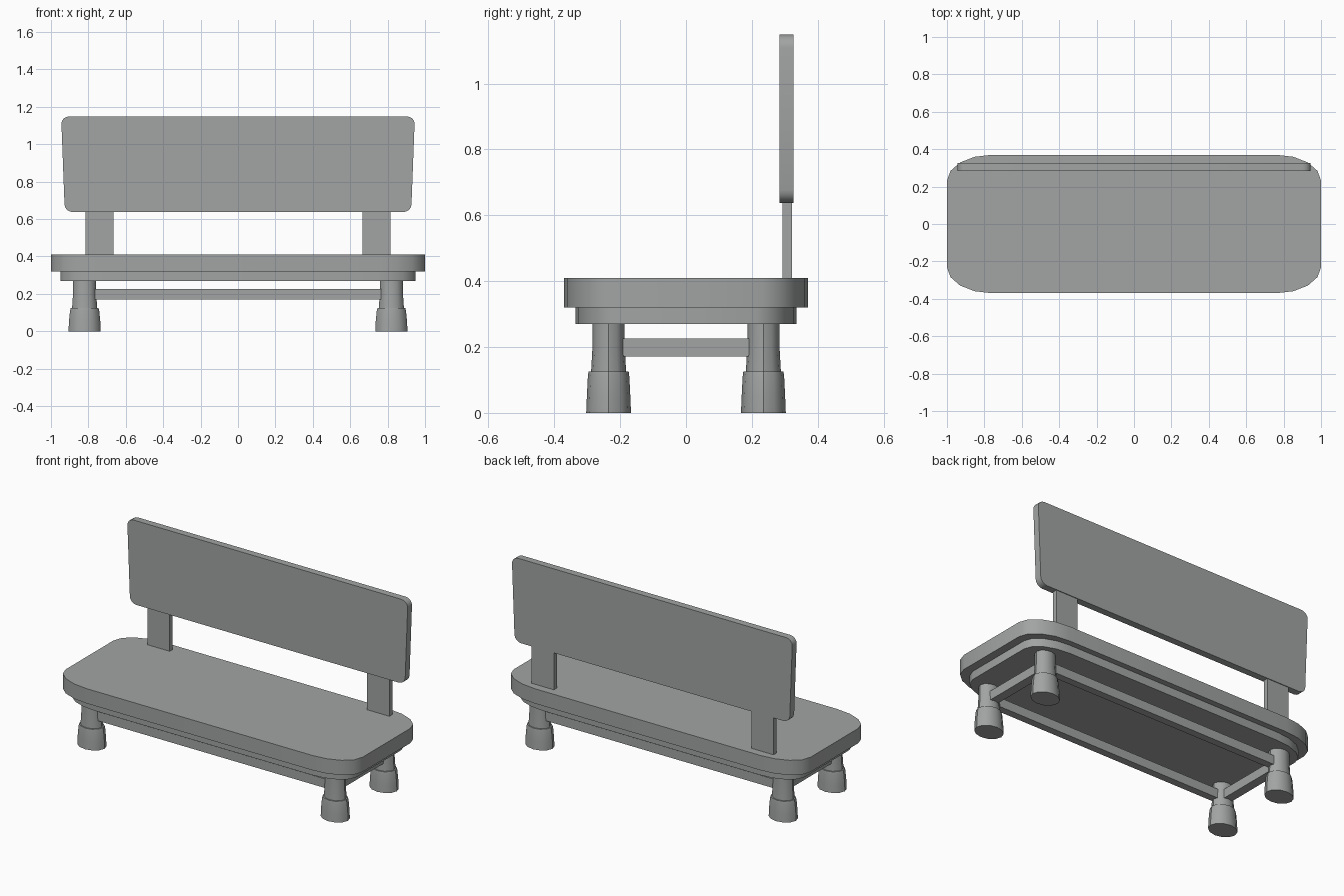
import bpy
import bmesh
import math
from mathutils import Matrix

cube = bpy.data.objects.get("Cube")
if cube:
    bpy.data.objects.remove(cube, do_unlink=True)

grey = bpy.data.materials.new("plain grey")
grey.use_nodes = True
grey.diffuse_color = (0.36, 0.37, 0.37, 1)
grey.node_tree.nodes["Principled BSDF"].inputs["Base Color"].default_value = grey.diffuse_color


def finish(name, bm, smooth=True):
    bmesh.ops.recalc_face_normals(bm, faces=bm.faces)
    mesh = bpy.data.meshes.new(name)
    bm.to_mesh(mesh)
    bm.free()
    mesh.materials.append(grey)
    obj = bpy.data.objects.new(name, mesh)
    bpy.context.collection.objects.link(obj)
    if smooth:
        bpy.ops.object.select_all(action="DESELECT")
        obj.select_set(True)
        bpy.context.view_layer.objects.active = obj
        bpy.ops.object.shade_smooth_by_angle(angle=math.radians(35))
    return obj


def rounded_outline(hx, hy, rx, ry, steps):
    """Rectangle with elliptical corners."""
    points = []
    for quarter, (sx, sy) in enumerate([(1, 1), (-1, 1), (-1, -1), (1, -1)]):
        for i in range(steps + 1):
            a = (quarter + i / steps) * math.pi / 2
            points.append((sx * (hx - rx) + rx * math.cos(a),
                           sy * (hy - ry) + ry * math.sin(a)))
    return points


def slab(name, outline, low, high, upright=False):
    """Extrude an outline along z, or along y when upright."""
    bm = bmesh.new()
    place = (lambda u, v, w: (u, w, v)) if upright else (lambda u, v, w: (u, v, w))
    face = bm.faces.new([bm.verts.new(place(u, v, low)) for u, v in outline])
    grown = bmesh.ops.extrude_face_region(bm, geom=[face])["geom"]
    shift = place(0, 0, high - low)
    bmesh.ops.translate(bm, vec=shift,
                        verts=[g for g in grown if isinstance(g, bmesh.types.BMVert)])
    return finish(name, bm)


def box(name, centre, size):
    bm = bmesh.new()
    bmesh.ops.create_cube(bm, size=1, matrix=Matrix.Translation(centre) @ Matrix.Diagonal((*size, 1)))
    return finish(name, bm, smooth=False)


def turned(name, x, y, profile, sides=12):
    """Stack of oval rings (rx, ry, z), capped at both ends."""
    bm = bmesh.new()
    rings = []
    for rx, ry, z in profile:
        angles = [2 * math.pi * i / sides for i in range(sides)]
        rings.append([bm.verts.new((x + rx * math.cos(a), y + ry * math.sin(a), z)) for a in angles])
    for a, b in zip(rings, rings[1:]):
        for i in range(sides):
            j = (i + 1) % sides
            bm.faces.new((a[i], a[j], b[j], b[i]))
    bm.faces.new(rings[0])
    bm.faces.new(rings[-1])
    return finish(name, bm)


# Seat and the apron below it
slab("seat", rounded_outline(1.0, 0.37, 0.24, 0.14, 4), 0.32, 0.41)
slab("apron", rounded_outline(0.95, 0.335, 0.22, 0.12, 4), 0.27, 0.32)

# Backrest, slightly wider at the top
panel = [(u * (0.985 + 0.04 * v), v + 0.893)
         for u, v in rounded_outline(0.95, 0.256, 0.045, 0.04, 4)]
slab("backrest", panel, 0.284, 0.326, upright=True)

LEG_X, LEG_Y = 0.82, 0.235
for side, sx in (("left", 1), ("right", -1)):
    box(side + "_back_post", (sx * 0.74, 0.307, 0.53), (0.15, 0.029, 0.26))
    box(side + "_side_rail", (sx * LEG_X, 0, 0.198), (0.055, 0.39, 0.055))
    for end, sy in (("front", -1), ("back", 1)):
        x, y = sx * LEG_X, sy * LEG_Y
        turned(f"{end}_{side}_leg", x, y,
               [(0.068, 0.054, 0.11), (0.062, 0.049, 0.2), (0.061, 0.049, 0.28)])
        turned(f"{end}_{side}_foot", x, y,
               [(0.086, 0.068, 0), (0.084, 0.066, 0.05),
                (0.078, 0.063, 0.11), (0.074, 0.061, 0.125)])

# Long rails between the legs
for end, sy in (("front", -1), ("back", 1)):
    box(end + "_long_rail", (0, sy * LEG_Y, 0.198), (1.55, 0.045, 0.055))
